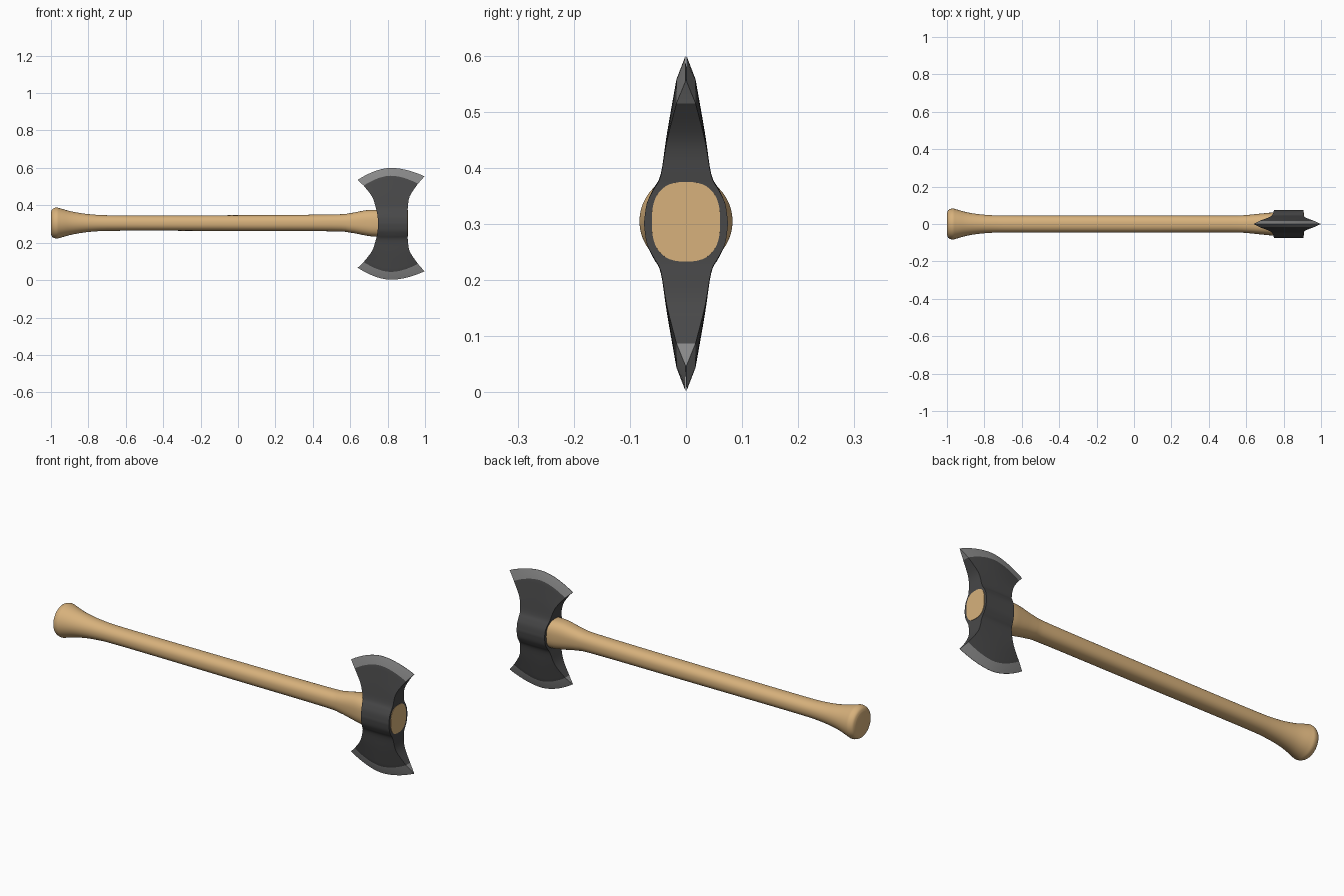
import bpy, bmesh, math

if "Cube" in bpy.data.objects:
    bpy.data.objects.remove(bpy.data.objects["Cube"])


def material(name, rgb):
    m = bpy.data.materials.new(name)
    m.diffuse_color = (*rgb, 1)
    m.use_nodes = True
    m.node_tree.nodes["Principled BSDF"].inputs["Base Color"].default_value = m.diffuse_color
    return m


wood = material("pale wood", (0.68, 0.44, 0.20))
dark = material("dark steel", (0.065, 0.065, 0.066))
bright = material("ground steel edge", (0.25, 0.25, 0.25))


def smooth_rows(pts, n):
    """Catmull-Rom interpolation through rows of numbers."""
    out = []
    for i in range(len(pts) - 1):
        a, b, c, d = (pts[max(i - 1, 0)], pts[i], pts[i + 1],
                      pts[min(i + 2, len(pts) - 1)])
        for k in range(n):
            t = k / n
            out.append(tuple(
                q + 0.5 * t * ((r - p) + t * ((2 * p - 5 * q + 4 * r - s)
                               + t * (3 * (q - r) + s - p)))
                for p, q, r, s in zip(a, b, c, d)))
    out.append(tuple(pts[-1]))
    return out


def loft(name, rings, mats, strip_mat=lambda i: 0, angle=35):
    """Skin closed rings of points and cap both ends."""
    bm = bmesh.new()
    vs = [[bm.verts.new(p) for p in ring] for ring in rings]
    n = len(rings[0])
    for i in range(len(vs) - 1):
        for j in range(n):
            k = (j + 1) % n
            f = bm.faces.new((vs[i][j], vs[i][k], vs[i + 1][k], vs[i + 1][j]))
            f.material_index = strip_mat(i)
    for i in (0, -1):
        bm.faces.new(vs[i]).material_index = strip_mat(0)
    bmesh.ops.recalc_face_normals(bm, faces=bm.faces[:])
    me = bpy.data.meshes.new(name)
    bm.to_mesh(me)
    bm.free()
    for m in mats:
        me.materials.append(m)
    ob = bpy.data.objects.new(name, me)
    bpy.context.collection.objects.link(ob)
    bpy.ops.object.select_all(action='DESELECT')
    ob.select_set(True)
    bpy.context.view_layer.objects.active = ob
    bpy.ops.object.shade_smooth_by_angle(angle=math.radians(angle))
    return ob


# Handle: x, half width y, half height z, centre z, squareness
profile = [
    (-1.0, 0.058, 0.058, 0.305, 2.0), (-0.992, 0.075, 0.075, 0.305, 2.0),
    (-0.97, 0.083, 0.083, 0.305, 2.0), (-0.945, 0.077, 0.077, 0.305, 2.0),
    (-0.88, 0.060, 0.060, 0.305, 2.0), (-0.78, 0.048, 0.046, 0.305, 2.1),
    (-0.62, 0.045, 0.041, 0.305, 2.2), (0.0, 0.045, 0.042, 0.305, 2.3),
    (0.50, 0.045, 0.045, 0.306, 2.3), (0.60, 0.048, 0.052, 0.306, 2.4),
    (0.68, 0.056, 0.067, 0.306, 2.5), (0.745, 0.061, 0.072, 0.304, 2.6),
    (0.908, 0.061, 0.071, 0.304, 2.6)]


def handle_ring(x, ry, rz, zc, p, n=48):
    ring = []
    for j in range(n):
        c, s = math.cos(math.tau * j / n), math.sin(math.tau * j / n)
        ring.append((x, ry * math.copysign(abs(c) ** (2 / p), c),
                     zc + rz * math.copysign(abs(s) ** (2 / p), s)))
    return ring


loft("handle", [handle_ring(*r) for r in smooth_rows(profile, 4)], [wood])

# Double-bladed head, upper half: left x, right x, middle height,
# left height, right height (above the centre), half thickness
ZC = 0.301
half = smooth_rows([
    (0.748, 0.906, 0.0, 0.0, 0.0, 0.075),
    (0.747, 0.906, 0.035, 0.035, 0.035, 0.070),
    (0.743, 0.906, 0.062, 0.060, 0.060, 0.058),
    (0.737, 0.908, 0.088, 0.085, 0.085, 0.045),
    (0.717, 0.918, 0.160, 0.145, 0.147, 0.034),
    (0.672, 0.962, 0.257, 0.204, 0.214, 0.017)], 4)
half.append((0.640, 0.997, 0.299, 0.235, 0.254, 0.0008))


def head_ring(row, sign, n=20):
    xl, xr, mid, zl, zr, y = row
    front, back = [], []
    for j in range(n + 1):
        s = 2 * j / n - 1
        x = (xl + xr) / 2 + s * (xr - xl) / 2
        z = ZC + sign * (mid + ((zl if s < 0 else zr) - mid) * abs(s) ** 1.8)
        front.append((x, -y, z))
        back.append((x, y, z))
    return front + back[::-1]


rings = [head_ring(r, -1) for r in half[:0:-1]] + [head_ring(r, 1) for r in half]
last = len(rings) - 2
loft("axe_head", rings, [dark, bright],
     lambda i: 1 if i in (0, last) else 0, 25)
